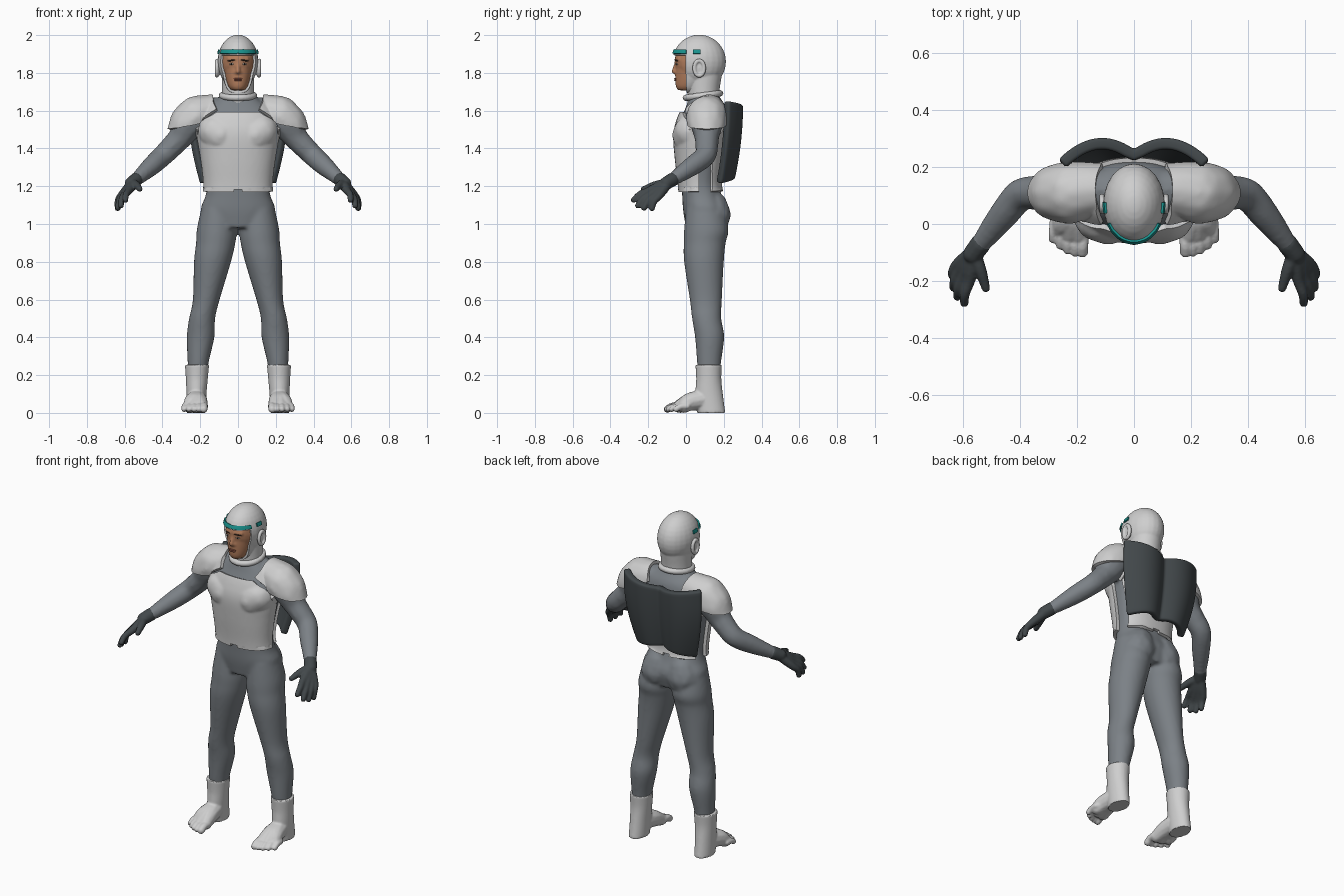
import bpy, bmesh, math
from mathutils import Vector, Matrix
from mathutils.bvhtree import BVHTree

if "Cube" in bpy.data.objects:
    bpy.data.objects.remove(bpy.data.objects["Cube"])


def material(name, *rgb):
    m = bpy.data.materials.new(name)
    m.use_nodes = True
    m.diffuse_color = (*rgb, 1)
    m.node_tree.nodes["Principled BSDF"].inputs["Base Color"].default_value = (*rgb, 1)
    return m


WHITE = material("armour white", .62, .62, .62)
GREY = material("suit grey", .2, .22, .24)
DARK = material("dark slate", .055, .065, .07)
TEAL = material("teal", .01, .29, .27)
SKIN = material("skin", .46, .21, .11)
BROWN = material("dark brown", .035, .02, .013)
LIP = material("lip", .3, .1, .065)
EYE = material("eye white", .5, .45, .4)


def make(name, bm, mat):
    me = bpy.data.meshes.new(name)
    bm.to_mesh(me)
    bm.free()
    ob = bpy.data.objects.new(name, me)
    bpy.context.collection.objects.link(ob)
    finish(ob, mat)
    return ob


def finish(ob, mat):
    ob.data.materials.clear()
    ob.data.materials.append(mat)
    for p in ob.data.polygons:
        p.use_smooth = True
        p.material_index = 0
    ob.data.set_sharp_from_angle(angle=math.radians(45))


def bake(ob, mat):
    dg = bpy.context.evaluated_depsgraph_get()
    me = bpy.data.meshes.new_from_object(ob.evaluated_get(dg))
    ob.modifiers.clear()
    ob.data = me
    finish(ob, mat)


def spline(pts, n=6):
    """Smooth curve through tuples of any length."""
    v = [Vector(p) for p in pts]
    v = [v[0] * 2 - v[1]] + v + [v[-1] * 2 - v[-2]]
    out = []
    for a, b, c, d in zip(v, v[1:], v[2:], v[3:]):
        for t in (i / n for i in range(n)):
            out.append(b + (c - a) * (t / 2) + (a * 2 - b * 5 + c * 4 - d) * (t * t / 2)
                       + (b * 3 - a - c * 3 + d) * (t ** 3 / 2))
    return out + [v[-2]]


def loft(bm, rings, s=1, power=2, sides=36):
    """Horizontal rings: z, centre x, front y, back y, half width."""
    loops = []
    for z, cx, y0, y1, rx in spline(rings):
        loop = []
        for i in range(sides):
            a = math.tau * i / sides
            c, d = (math.copysign(abs(f) ** (2 / power), f) for f in (math.cos(a), math.sin(a)))
            loop.append(bm.verts.new((s * cx + rx * c, (y0 + y1) / 2 + (y1 - y0) / 2 * d, z)))
        loops.append(loop)
    for a, b in zip(loops, loops[1:]):
        for i in range(sides):
            j = (i + 1) % sides
            bm.faces.new((a[i], a[j], b[j], b[i]))
    bm.faces.new(loops[0][::-1])
    bm.faces.new(loops[-1])
    bmesh.ops.recalc_face_normals(bm, faces=bm.faces)


def chain(bm, pts, s=1):
    """Rounded limb through points x, y, z, radius."""
    for x, y, z, r in spline(pts):
        bmesh.ops.create_icosphere(bm, subdivisions=2, radius=r,
                                   matrix=Matrix.Translation((s * x, y, z)))


def blob(bm, centre, size):
    bmesh.ops.create_uvsphere(bm, u_segments=24, v_segments=16, radius=1,
                              matrix=Matrix.Translation(centre) @ Matrix.Diagonal((*size, 1)))


def fuse(name, bm, mat, voxel, rounds):
    ob = make(name, bm, mat)
    m = ob.modifiers.new("remesh", 'REMESH')
    m.mode, m.voxel_size = 'VOXEL', voxel
    m = ob.modifiers.new("smooth", 'SMOOTH')
    m.factor, m.iterations = .5, rounds
    bake(ob, mat)
    return ob


def shell(src, name, mat, thick, cuts, rule):
    """Clothing plate: the part of a surface chosen by rule, cut cleanly and thickened."""
    bm = bmesh.new()
    bm.from_mesh(src.data)
    for co, no in cuts:
        bmesh.ops.bisect_plane(bm, geom=bm.verts[:] + bm.edges[:] + bm.faces[:],
                               plane_co=co, plane_no=no)
    drop = [f for f in bm.faces if not rule(f.calc_center_median())]
    bmesh.ops.delete(bm, geom=drop, context='FACES')
    ob = make(name, bm, mat)
    m = ob.modifiers.new("thickness", 'SOLIDIFY')
    m.thickness, m.offset = thick, 1
    bake(ob, mat)
    return ob


# Body suit: torso, legs and arms fused
bm = bmesh.new()
loft(bm, [(.98, 0, .0, .2, .15), (1.07, 0, -.015, .22, .197), (1.15, 0, -.02, .19, .172),
          (1.22, 0, -.025, .175, .165), (1.35, 0, -.04, .19, .18), (1.47, 0, -.048, .215, .2),
          (1.55, 0, -.03, .22, .2), (1.62, 0, 0, .21, .16), (1.67, 0, .015, .18, .1),
          (1.7, 0, .02, .165, .075)], power=2.3)
for s in (1, -1):
    loft(bm, [(1.08, .105, 0, .2, .09), (.97, .112, -.01, .225, .106), (.9, .118, -.012, .21, .104),
              (.8, .135, -.01, .2, .098), (.6, .168, .02, .19, .071), (.5, .19, .032, .187, .069),
              (.4, .198, .048, .202, .073), (.25, .212, .06, .184, .054),
              (.1, .216, .075, .175, .045)], s)
    chain(bm, [(.08, .14, 1.1, .08), (.088, .14, 1.05, .1)], s)
    chain(bm, [(.05, .12, 1.61, .065), (.15, .12, 1.59, .08), (.22, .11, 1.57, .093)], s)
    chain(bm, [(.22, .11, 1.57, .093), (.26, .11, 1.53, .088), (.3, .11, 1.465, .068),
               (.345, .11, 1.415, .062), (.4, .1, 1.36, .058), (.46, .03, 1.305, .053),
               (.55, -.085, 1.225, .034)], s)
    chain(bm, [(.09, .02, 1.47, .075), (.12, .03, 1.49, .075)], s)
body = fuse("body_suit", bm, GREY, .01, 6)

# Vest panels with an open side strip
arc = Vector((.55, 0, .83))


def above_arc(p):
    return (Vector((abs(p.x), p.y, p.z)) - Vector((.105, 0, 1.585))).dot(arc)


vest_cuts = [((0, 0, 1.17), (0, 0, 1)), ((0, 0, 1.185), (0, 0, 1)), ((0, 0, 1.585), (0, 0, 1)),
             ((0, .07, 0), (0, 1, 0)), ((0, .13, 0), (0, 1, 0))]
for s in (1, -1):
    vest_cuts += [((s * .105, 0, 1.585), (s * arc.x, 0, arc.z)),
                  ((s * .222, 0, 0), (1, 0, 0)), ((s * .02, 0, 0), (1, 0, 0))]


def on_vest(p):
    notch = abs(p.x) < .02 and p.z < 1.185
    return 1.17 < p.z < 1.585 and abs(p.x) < .222 and above_arc(p) < 0 and not notch


shell(body, "vest_front", WHITE, .02, vest_cuts, lambda p: on_vest(p) and p.y < .07)
shell(body, "vest_back", WHITE, .015, vest_cuts, lambda p: on_vest(p) and p.y > .13)

# Short sleeves
for side, s in (("left", 1), ("right", -1)):
    hem, yoke = Vector((s * .25, 0, 1)), Vector((s, 0, -.4))
    hem_at, yoke_at = Vector((s * .29, 0, 1.515)), Vector((s * .1, 0, 1.58))
    gap_at = Vector((s * .114, 0, 1.597))
    gap = Vector((s * arc.x, 0, arc.z))
    shell(body, side + "_sleeve", WHITE, .018, [(hem_at, hem), (yoke_at, yoke), (gap_at, gap)],
          lambda p: (p - hem_at).dot(hem) > 0 and (p - yoke_at).dot(yoke) > 0
          and (p - gap_at).dot(gap) > 0)

# Head
bm = bmesh.new()
blob(bm, (0, .07, 1.86), (.096, .13, .13))
loft(bm, [(1.708, 0, -.042, .05, .034), (1.73, 0, -.054, .08, .052), (1.78, 0, -.057, .13, .07),
          (1.85, 0, -.055, .15, .083), (1.9, 0, -.054, .16, .084)])
loft(bm, [(1.62, 0, .02, .17, .075), (1.7, 0, .018, .165, .073), (1.8, 0, .01, .18, .075)])
chain(bm, [(0, -.052, 1.85, .01), (0, -.064, 1.808, .013)])
for s in (1, -1):
    chain(bm, [(.012, -.052, 1.803, .01), (.014, -.052, 1.803, .009)], s)
    chain(bm, [(.012, -.046, 1.872, .015), (.045, -.033, 1.872, .015)], s)
head = fuse("head", bm, SKIN, .006, 4)

# Hood with a face opening, and the headband
shell(head, "hood", WHITE, .012,
      [((0, .003, 0), (0, 1, 0)), ((0, 0, 1.892), (0, 0, 1)), ((0, 0, 1.704), (0, 0, 1))],
      lambda p: p.y > .003 or p.z > 1.892 or p.z < 1.704)
shell(head, "headband", TEAL, .02,
      [((0, 0, z), (0, 0, 1)) for z in (1.898, 1.916)]
      + [((0, y, 0), (0, 1, 0)) for y in (.008, .04, .075)],
      lambda p: 1.898 < p.z < 1.916 and (p.y < .008 or .04 < p.y < .075))

# Collar and ears
bm = bmesh.new()
chain(bm, [(.085 * math.cos(a), .09 + .09 * math.sin(a), 1.68 + .012 * math.sin(a), .018)
           for a in (math.tau * i / 16 for i in range(17))])
fuse("collar", bm, WHITE, .006, 3)
for side, s in (("left", 1), ("right", -1)):
    bm = bmesh.new()
    chain(bm, [(.112, .07 + .026 * math.cos(a), 1.825 + .04 * math.sin(a), .011)
               for a in (math.tau * i / 12 for i in range(13))], s)
    blob(bm, (s * .1, .07, 1.825), (.015, .024, .038))
    fuse(side + "_ear", bm, WHITE, .005, 2)

# Face details placed on the head surface
bm = bmesh.new()
bm.from_mesh(head.data)
surface = BVHTree.FromBMesh(bm)
bm.free()


def feature(name, mat, x, z, size, turn=0):
    y = surface.ray_cast(Vector((x, -1, z)), Vector((0, 1, 0)))[0].y
    b = bmesh.new()
    blob(b, (0, 0, 0), size)
    b.transform(Matrix.Translation((x, y, z)) @ Matrix.Rotation(turn, 4, 'Z')
                @ Matrix.Rotation(turn * .3, 4, 'Y'))
    make(name, b, mat)


for side, s in (("left", 1), ("right", -1)):
    feature(side + "_brow", BROWN, s * .035, 1.866, (.022, .004, .004), s * .4)
    feature(side + "_eye", EYE, s * .034, 1.847, (.013, .004, .005), s * .4)
    feature(side + "_iris", BROWN, s * .034, 1.847, (.005, .006, .005))
feature("upper_lip", LIP, 0, 1.769, (.026, .006, .004))
feature("lower_lip", LIP, 0, 1.761, (.022, .007, .005))

# Gloves
fingers = [((.578, -.2, 1.175), (.596, -.277, 1.127)), ((.597, -.185, 1.16), (.62, -.255, 1.097)),
           ((.612, -.165, 1.15), (.634, -.222, 1.085)), ((.622, -.145, 1.145), (.638, -.18, 1.083))]
wrist = Vector((.555, -.09, 1.222))
for side, s in (("left", 1), ("right", -1)):
    bm = bmesh.new()
    chain(bm, [(.54, -.072, 1.235, .038), (.565, -.105, 1.215, .036)], s)
    for knuckle, tip in fingers:
        k, t = Vector(knuckle), Vector(tip)
        mid = (k + t) / 2 + Vector((.006, -.006, .006))
        chain(bm, [(*wrist, .026), (*k.lerp(wrist, .4), .025), (*k, .021), (*mid, .018), (*t, .016)], s)
    chain(bm, [(.56, -.11, 1.215, .026), (.538, -.165, 1.205, .022), (.52, -.225, 1.185, .016)], s)
    fuse(side + "_glove", bm, DARK, .006, 3)

# Boots with separate toes
for side, s in (("left", 1), ("right", -1)):
    bm = bmesh.new()
    loft(bm, [(.255, .217, .05, .19, .064), (.18, .218, .054, .187, .058),
              (.1, .22, .05, .195, .053), (.0, .222, .06, .208, .05)], s)
    for x, y in ((.195, -.035), (.225, -.03), (.257, -.01)):
        chain(bm, [(.22, .08, .07, .055), ((x + .22) / 2, .02, .058, .048), (x, y, .035, .036)], s)
    for i, tip in enumerate((-.098, -.1, -.092, -.075, -.052)):
        x = .178 + .026 * i
        r = .016 if i else .021
        chain(bm, [(x, tip + .06, .035, r), (x + .002, tip + .025, .034, r), (x + .003, tip, .02, r)], s)
    boot = fuse(side + "_boot", bm, WHITE, .006, 3)
    for v in boot.data.vertices:
        v.co.z = max(v.co.z, 0)

# Back shield: a two-lobed curved plate
bm = bmesh.new()
cols, rows = 32, 16
grid = []
for j in range(rows + 1):
    t = j / rows
    half = .205 + .06 * math.sin(min(t * 1.25, 1) * math.pi / 2)
    row = []
    for i in range(cols + 1):
        u = 2 * i / cols - 1
        a = abs(u)
        z0, z1 = 1.24 - .03 * a * a, 1.615 + .035 * a
        y = .262 + .19 * a - .225 * a * a - .045 * (1 - t) ** 2
        row.append(bm.verts.new((half * u, y, z0 + (z1 - z0) * t)))
    grid.append(row)
for a, b in zip(grid, grid[1:]):
    for i in range(cols):
        bm.faces.new((a[i + 1], a[i], b[i], b[i + 1]))
shield = make("back_shield", bm, DARK)
m = shield.modifiers.new("thickness", 'SOLIDIFY')
m.thickness, m.offset = .04, -1
m = shield.modifiers.new("rounded_edge", 'BEVEL')
m.width, m.segments, m.limit_method = .012, 3, 'ANGLE'
bake(shield, DARK)
